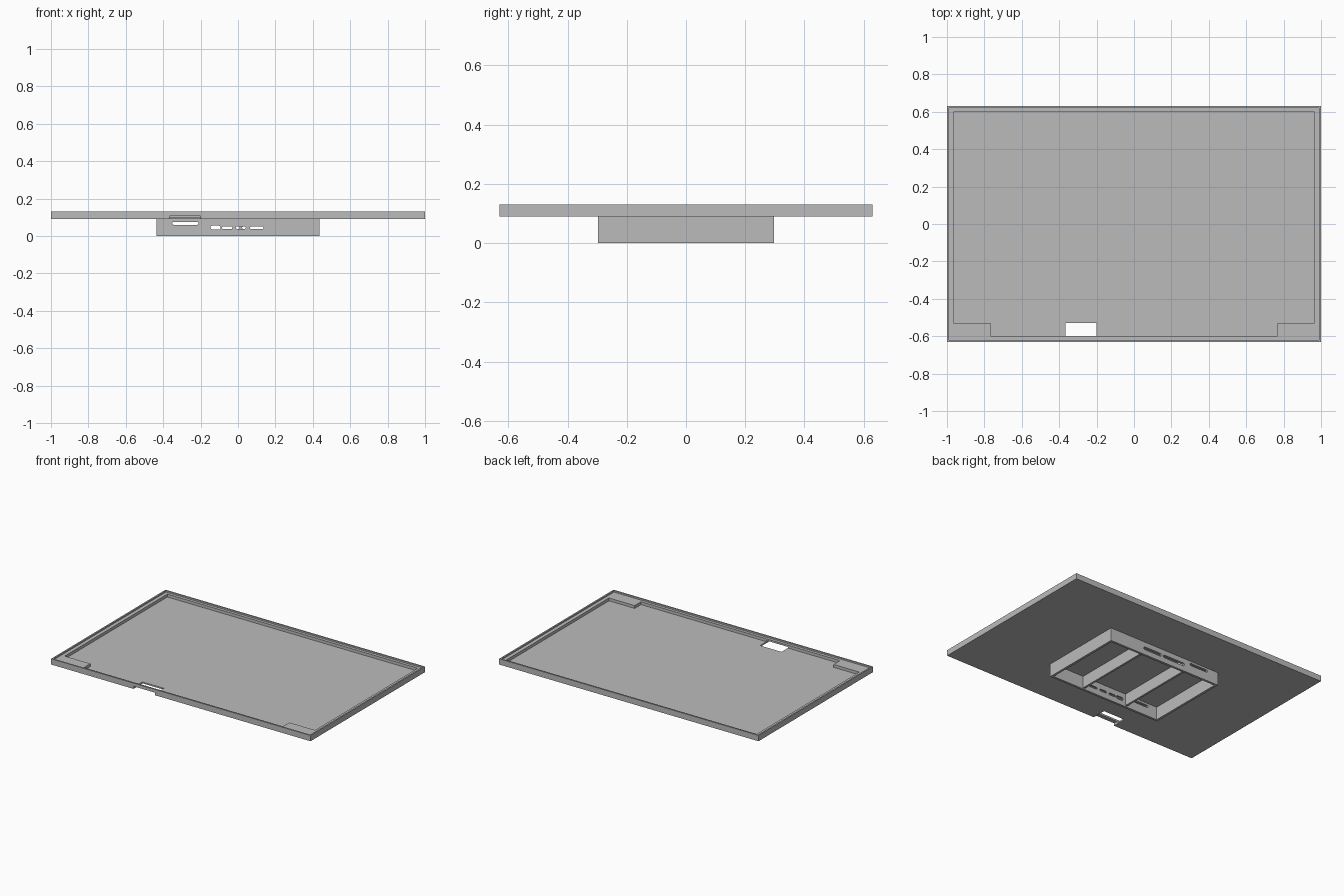
import bpy
import bmesh
from math import cos, sin, pi
from mathutils import Vector

cube = bpy.data.objects.get("Cube")
if cube:
    bpy.data.objects.remove(cube)

grey = bpy.data.materials.new("plain_grey")
grey.use_nodes = True
COLOUR = (0.5, 0.5, 0.5, 1)
grey.diffuse_color = COLOUR
grey.node_tree.nodes["Principled BSDF"].inputs["Base Color"].default_value = COLOUR


def prism(name, points, direction):
    """Extrude a flat outline along a direction into a closed solid."""
    bm = bmesh.new()
    face = bm.faces.new([bm.verts.new(p) for p in points])
    top = bmesh.ops.extrude_face_region(bm, geom=[face])
    moved = [v for v in top["geom"] if isinstance(v, bmesh.types.BMVert)]
    bmesh.ops.translate(bm, verts=moved, vec=Vector(direction))
    bmesh.ops.recalc_face_normals(bm, faces=bm.faces)
    mesh = bpy.data.meshes.new(name)
    bm.to_mesh(mesh)
    bm.free()
    obj = bpy.data.objects.new(name, mesh)
    obj.data.materials.append(grey)
    bpy.context.collection.objects.link(obj)
    return obj


def box(name, x0, x1, y0, y1, z0, z1):
    outline = [(x0, y0, z0), (x1, y0, z0), (x1, y1, z0), (x0, y1, z0)]
    return prism(name, outline, (0, 0, z1 - z0))


def slot(x0, x1, z0, z1, y0, y1):
    """Rounded opening running along y."""
    r = (z1 - z0) / 2
    zc = (z0 + z1) / 2
    outline = []
    for centre, start in ((x1 - r, -pi / 2), (x0 + r, pi / 2)):
        for i in range(7):
            a = start + pi * i / 6
            outline.append((centre + r * cos(a), y0, zc + r * sin(a)))
    return prism("slot_cutter", outline, (0, y1 - y0, 0))


def cut(target, cutter):
    cutter.hide_render = True
    mod = target.modifiers.new("cut", "BOOLEAN")
    mod.operation = "DIFFERENCE"
    mod.solver = "EXACT"
    mod.object = cutter
    bpy.context.view_layer.objects.active = target
    bpy.ops.object.modifier_apply(modifier=mod.name)
    bpy.data.objects.remove(cutter)


# Tray: slab, outer lip, stepped recess with two corner ledges
W, D = 1.0, 0.63
BASE, FLOOR, LEDGE, TOP = 0.09, 0.10, 0.12, 0.13
LIP = 0.01
tray = box("tray", -W, W, -D, D, BASE, TOP)
cut(tray, box("lip_cutter", LIP - W, W - LIP, LIP - D, D - LIP, LEDGE, TOP + 0.1))

half = [(0.965, 0.6), (0.965, -0.53), (0.767, -0.53), (0.767, -0.6)]
outline = half + [(-x, y) for x, y in reversed(half)]
cut(tray, prism("recess_cutter", [(x, y, FLOOR) for x, y in outline], (0, 0, 0.1)))

# Cable opening through the floor and the lower front edge
cut(tray, box("cable_cutter", -0.365, -0.2, -0.7, -0.53, BASE - 0.05, 0.108))

# Open housing frame below the tray
HX, HY, WALL = 0.437, 0.297, 0.016
housing = box("housing_frame", -HX, HX, -HY, HY, 0, BASE)
cut(housing, box("hollow_cutter", WALL - HX, HX - WALL, WALL - HY, HY - WALL, -0.1, 0.2))

# Recessed port panel with openings in the front wall
cut(housing, box("panel_cutter", -0.165, 0.16, -0.4, 0.008 - HY, 0.014, 0.076))
front_ports = [(-0.147, -0.093, 0.034, 0.056), (-0.086, -0.03, 0.038, 0.052),
               (-0.012, 0.042, 0.038, 0.052), (0.064, 0.136, 0.038, 0.052),
               (-0.352, -0.21, 0.06, 0.076)]
for port in front_ports:
    cut(housing, slot(*port, -0.4, -0.2))

# Long slots in the back wall
for port in [(-0.165, 0.008, 0.036, 0.056), (0.022, 0.168, 0.036, 0.056),
             (-0.352, -0.21, 0.06, 0.076)]:
    cut(housing, slot(*port, 0.2, 0.4))

# Two ribs across the housing
for side, x in (("left", 0.173), ("right", -0.173)):
    box(side + "_rib", x - 0.007, x + 0.007, WALL - HY, HY - WALL, 0.008, BASE)
